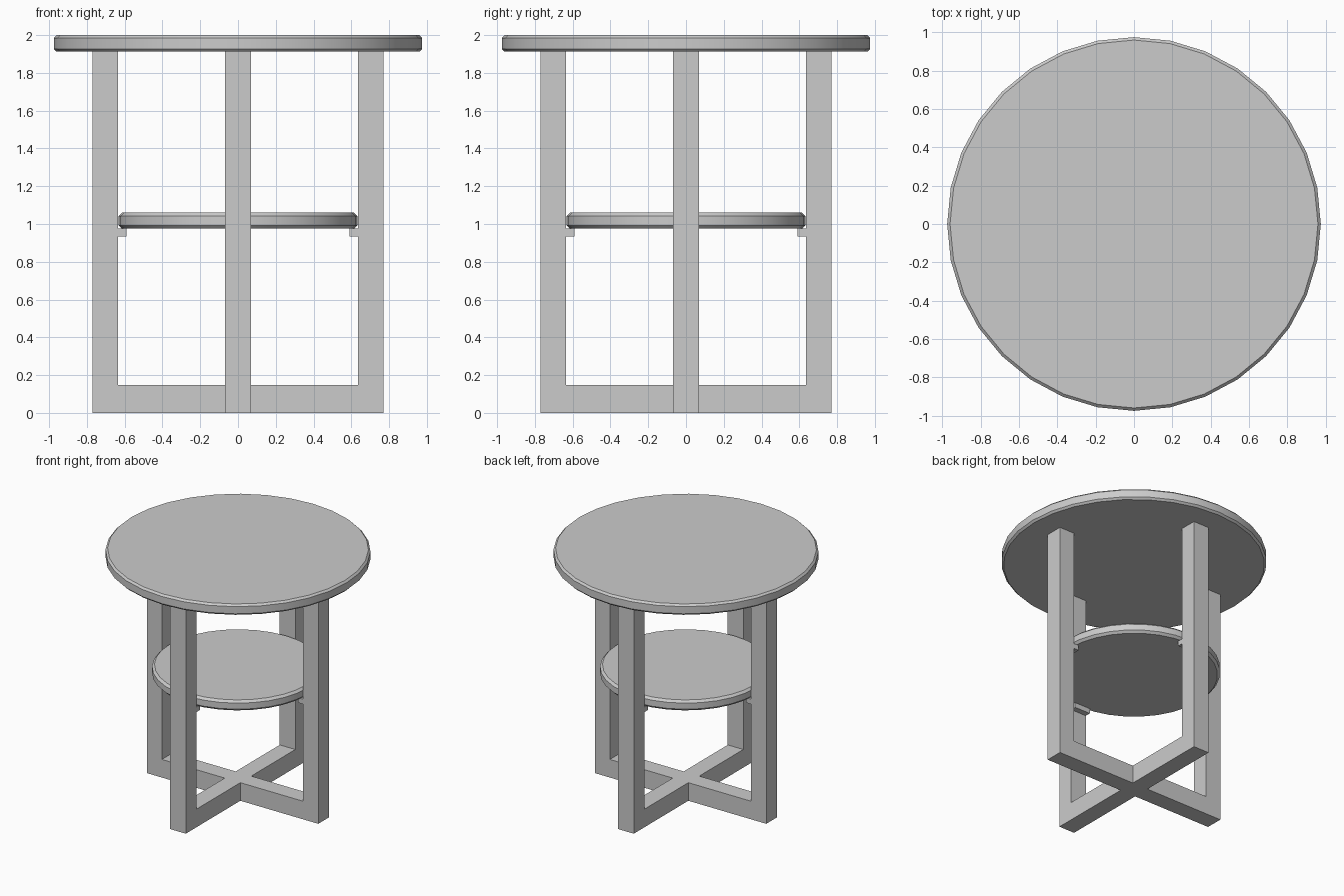
import bpy, bmesh
from math import radians
from mathutils import Matrix, Vector

if "Cube" in bpy.data.objects:
    bpy.data.objects.remove(bpy.data.objects["Cube"])

W = 0.07        # half width of the square timber
OUT = 0.77      # outer face of the legs
INN = 0.635     # inner face of the legs
Z_TOP = 1.912   # underside of the tabletop


def finish(bm, name):
    bmesh.ops.remove_doubles(bm, verts=bm.verts, dist=1e-4)
    bmesh.ops.recalc_face_normals(bm, faces=bm.faces)
    me = bpy.data.meshes.new(name)
    bm.to_mesh(me)
    bm.free()
    ob = bpy.data.objects.new(name, me)
    bpy.context.collection.objects.link(ob)
    return ob


def disc(name, radius, z0, z1, chamfer):
    bm = bmesh.new()
    bmesh.ops.create_cone(bm, cap_ends=True, segments=32, radius1=radius,
                          radius2=radius, depth=z1 - z0,
                          matrix=Matrix.Translation((0, 0, (z0 + z1) / 2)))
    rims = [e for e in bm.edges if abs(e.verts[0].co.z - e.verts[1].co.z) < 1e-5]
    bmesh.ops.bevel(bm, geom=rims, offset=chamfer, segments=1, affect='EDGES')
    ob = finish(bm, name)
    bpy.ops.object.select_all(action='DESELECT')
    ob.select_set(True)
    bpy.context.view_layer.objects.active = ob
    bpy.ops.object.shade_smooth_by_angle(angle=radians(30))


# Round tabletop and lower shelf
disc("tabletop", 0.975, Z_TOP, 2.0, 0.015)
disc("lower_shelf", 0.633, 0.975, 1.06, 0.018)

# Leg frame: four L-shaped arms around a square hub, joined without inner faces
bm = bmesh.new()
profile = [(W, 0), (OUT, 0), (OUT, Z_TOP), (INN, Z_TOP), (INN, 0.147), (W, 0.147)]
for k in range(4):
    rot = Matrix.Rotation(radians(90 * k), 3, 'Z')
    left = [bm.verts.new(rot @ Vector((r, -W, z))) for r, z in profile]
    right = [bm.verts.new(rot @ Vector((r, W, z))) for r, z in profile]
    bm.faces.new(left)
    bm.faces.new(right[::-1])
    for i in range(len(profile) - 1):
        bm.faces.new((left[i], right[i], right[i + 1], left[i + 1]))
for z in (0, 0.147):
    bm.faces.new([bm.verts.new((x, y, z))
                  for x, y in ((-W, -W), (W, -W), (W, W), (-W, W))])
bmesh.ops.remove_doubles(bm, verts=bm.verts, dist=1e-4)
bmesh.ops.dissolve_limit(bm, angle_limit=radians(1), verts=bm.verts, edges=bm.edges)
finish(bm, "leg_frame")

# Shelf support blocks on the inner face of each leg
for k, side in enumerate(("right", "back", "left", "front")):
    bm = bmesh.new()
    bmesh.ops.create_cube(bm, size=1, matrix=(
        Matrix.Rotation(radians(90 * k), 4, 'Z')
        @ Matrix.Translation(((INN + 0.59) / 2, 0, 0.955))
        @ Matrix.Diagonal((INN - 0.59, 2 * W, 0.04, 1))))
    finish(bm, side + "_shelf_support")
